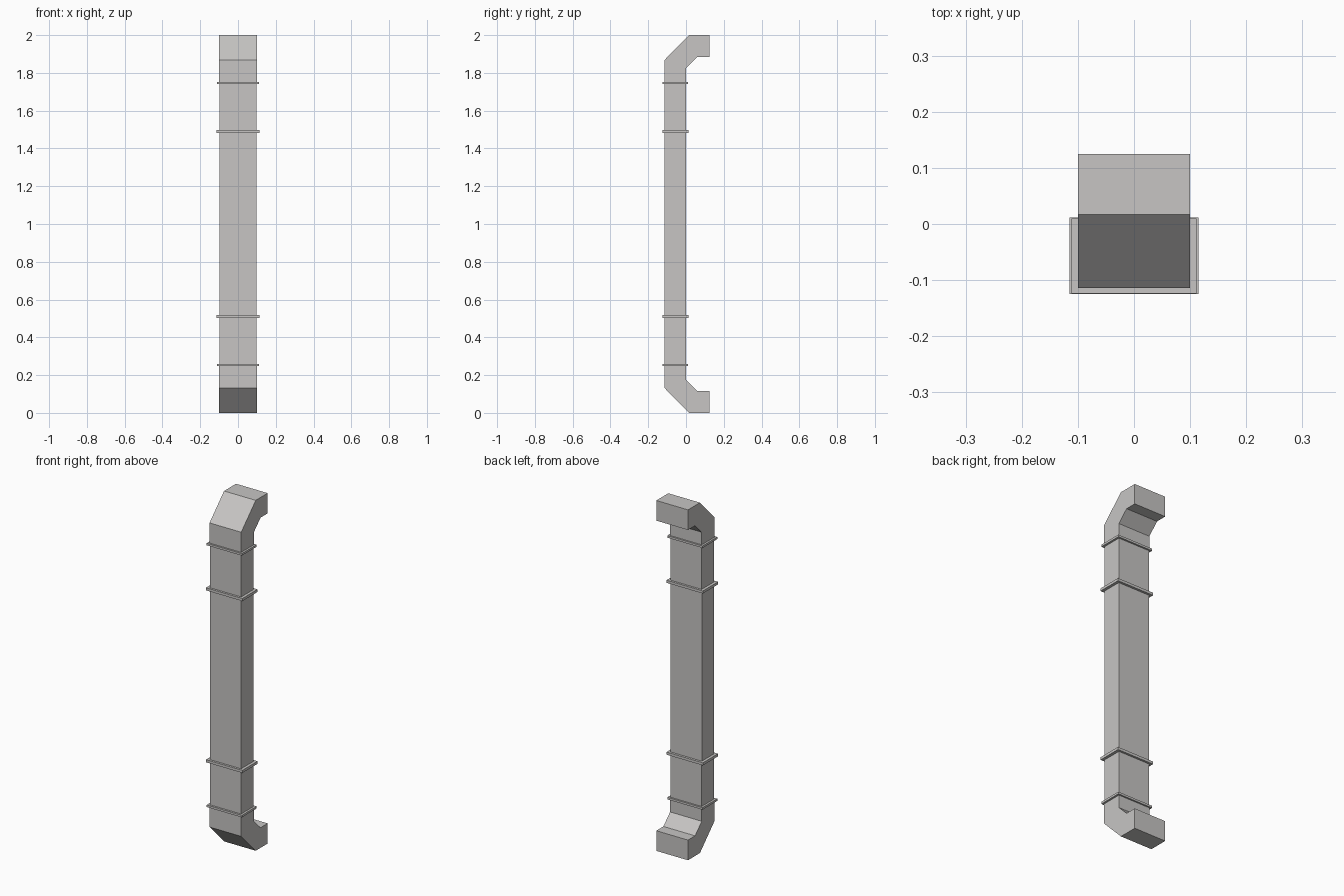
import bpy, bmesh

if "Cube" in bpy.data.objects:
    bpy.data.objects.remove(bpy.data.objects["Cube"])

metal = bpy.data.materials.new("galvanised grey")
metal.diffuse_color = (0.57, 0.56, 0.55, 1)
metal.use_nodes = True
metal.node_tree.nodes["Principled BSDF"].inputs["Base Color"].default_value = metal.diffuse_color


def finish(name, bm):
    bmesh.ops.recalc_face_normals(bm, faces=bm.faces)
    mesh = bpy.data.meshes.new(name)
    bm.to_mesh(mesh)
    bm.free()
    mesh.materials.append(metal)
    bpy.context.collection.objects.link(bpy.data.objects.new(name, mesh))


def extrude_profile(name, pts, half):
    """Extrude a y-z outline symmetrically along x."""
    bm = bmesh.new()
    face = bm.faces.new([bm.verts.new((-half, y, z)) for y, z in pts])
    ext = bmesh.ops.extrude_face_region(bm, geom=[face])
    moved = [v for v in ext["geom"] if isinstance(v, bmesh.types.BMVert)]
    bmesh.ops.translate(bm, verts=moved, vec=(2 * half, 0, 0))
    finish(name, bm)


def box(name, half, y0, y1, z0, z1):
    extrude_profile(name, [(y0, z0), (y1, z0), (y1, z1), (y0, z1)], half)


# Angled elbow with its short straight neck, as an outline for the lower end
elbow = [(-0.114, 0.255), (-0.114, 0.132), (0.017, 0.0), (0.125, 0.0),
         (0.125, 0.115), (0.061, 0.115), (0.001, 0.175), (0.001, 0.255)]

for end, flip in (("lower", False), ("upper", True)):
    def z(v):
        return 2 - v if flip else v
    extrude_profile(end + "_elbow", [(y, z(h)) for y, h in elbow], 0.1)
    # Short duct between the elbow and the long duct
    box(end + "_duct", 0.099, -0.113, 0.0, z(0.25), z(0.51))
    # Joint flanges
    box(end + "_elbow_flange", 0.111, -0.124, 0.010, z(0.247), z(0.259))
    box(end + "_duct_flange", 0.115, -0.125, 0.012, z(0.502), z(0.517))

# Long centre duct
box("centre_duct", 0.099, -0.113, -0.001, 0.505, 1.495)
